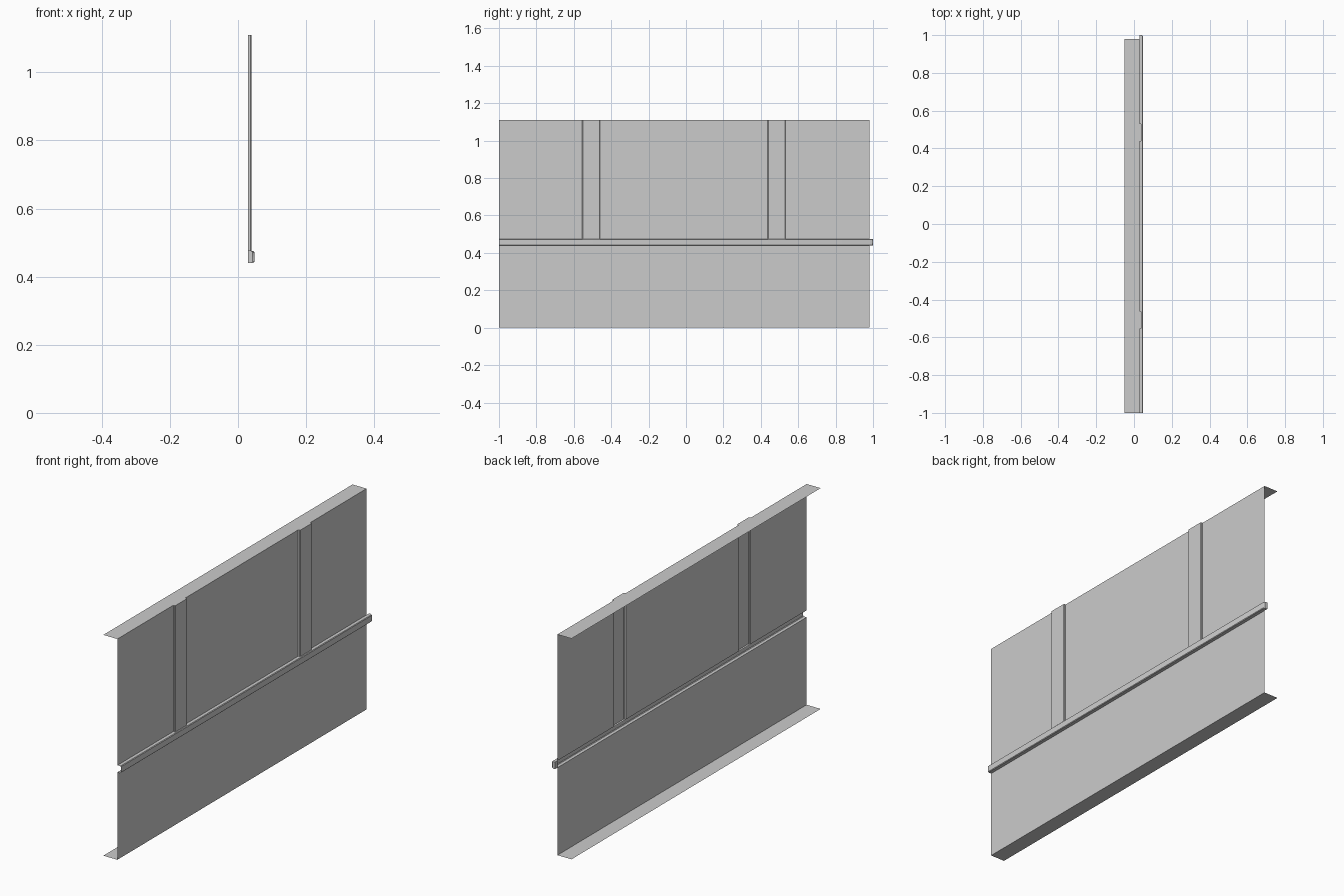
import bpy

cube = bpy.data.objects.get("Cube")
if cube:
    bpy.data.objects.remove(cube, do_unlink=True)

GREY = (0.6, 0.6, 0.6, 1.0)
grey = bpy.data.materials.new("plain grey")
grey.use_nodes = True
grey.diffuse_color = GREY
grey.node_tree.nodes["Principled BSDF"].inputs["Base Color"].default_value = GREY

# Main dimensions
FRONT, BACK, RAIL_END = -1.0, 0.98, 1.0
WALL_X, FLANGE_X, PILASTER_X, RAIL_X = 0.029, -0.049, 0.039, 0.048
RAIL_LOW, RAIL_HIGH, TOP = 0.44, 0.475, 1.11
PILASTERS = [(-0.555, -0.46), (0.437, 0.532)]


def sheet(name, sections, caps=()):
    """Skin a row of matching sections, then add any flat closing faces."""
    verts = [p for s in sections for p in s]
    n = len(sections[0])
    faces = []
    for k in range(len(sections) - 1):
        a, b = k * n, (k + 1) * n
        faces += [(a + i, b + i, b + i + 1, a + i + 1) for i in range(n - 1)]
    for cap in caps:
        faces.append(tuple(range(len(verts), len(verts) + len(cap))))
        verts += cap
    mesh = bpy.data.meshes.new(name)
    mesh.from_pydata(verts, [], faces)
    mesh.materials.append(grey)
    obj = bpy.data.objects.new(name, mesh)
    bpy.context.collection.objects.link(obj)
    bpy.ops.object.select_all(action='DESELECT')
    obj.select_set(True)
    bpy.context.view_layer.objects.active = obj
    bpy.ops.object.shade_smooth_by_angle(angle=0.6)
    return obj


def along_y(profile, y):
    return [(x, y, z) for x, z in profile]


def at_height(plan, z):
    return [(x, y, z) for x, y in plan]


# Lower wall with its bottom flange
lower = [(FLANGE_X, 0), (WALL_X, 0), (WALL_X, RAIL_LOW)]
sheet("lower_wall", [along_y(lower, FRONT), along_y(lower, BACK)])

# Upper wall, folded outward into shallow hollow pilasters
plan = [(WALL_X, FRONT)]
tops = []
r = 0.003
for y0, y1 in PILASTERS:
    bump = [(WALL_X, y0), (PILASTER_X - r, y0), (PILASTER_X, y0 + r),
            (PILASTER_X, y1 - r), (PILASTER_X - r, y1), (WALL_X, y1)]
    plan += bump
    tops.append(at_height(bump, TOP))
plan.append((WALL_X, BACK))
sheet("upper_wall", [at_height(plan, TOP), at_height(plan, RAIL_HIGH)], tops)

# Top flange
flange = [(WALL_X, TOP), (FLANGE_X, TOP)]
sheet("top_flange", [along_y(flange, FRONT), along_y(flange, BACK)])


# Hollow rail, open at the front and behind, closed by a rounded tip
def rail_profile(inset):
    x, c = RAIL_X - inset, 0.003
    return [(WALL_X, RAIL_LOW), (x - c, RAIL_LOW), (x, RAIL_LOW + c),
            (x, RAIL_HIGH - c), (x - c, RAIL_HIGH), (WALL_X, RAIL_HIGH)]


stations = [(FRONT, 0), (RAIL_END - 0.01, 0), (RAIL_END - 0.003, 0.002), (RAIL_END, 0.006)]
rail = [along_y(rail_profile(inset), y) for y, inset in stations]
end_face = rail[-1][::-1]
back_plate = [(WALL_X, BACK, RAIL_LOW), (WALL_X, BACK, RAIL_HIGH),
              (WALL_X, RAIL_END, RAIL_HIGH), (WALL_X, RAIL_END, RAIL_LOW)]
sheet("rail", rail, [end_face, back_plate])
